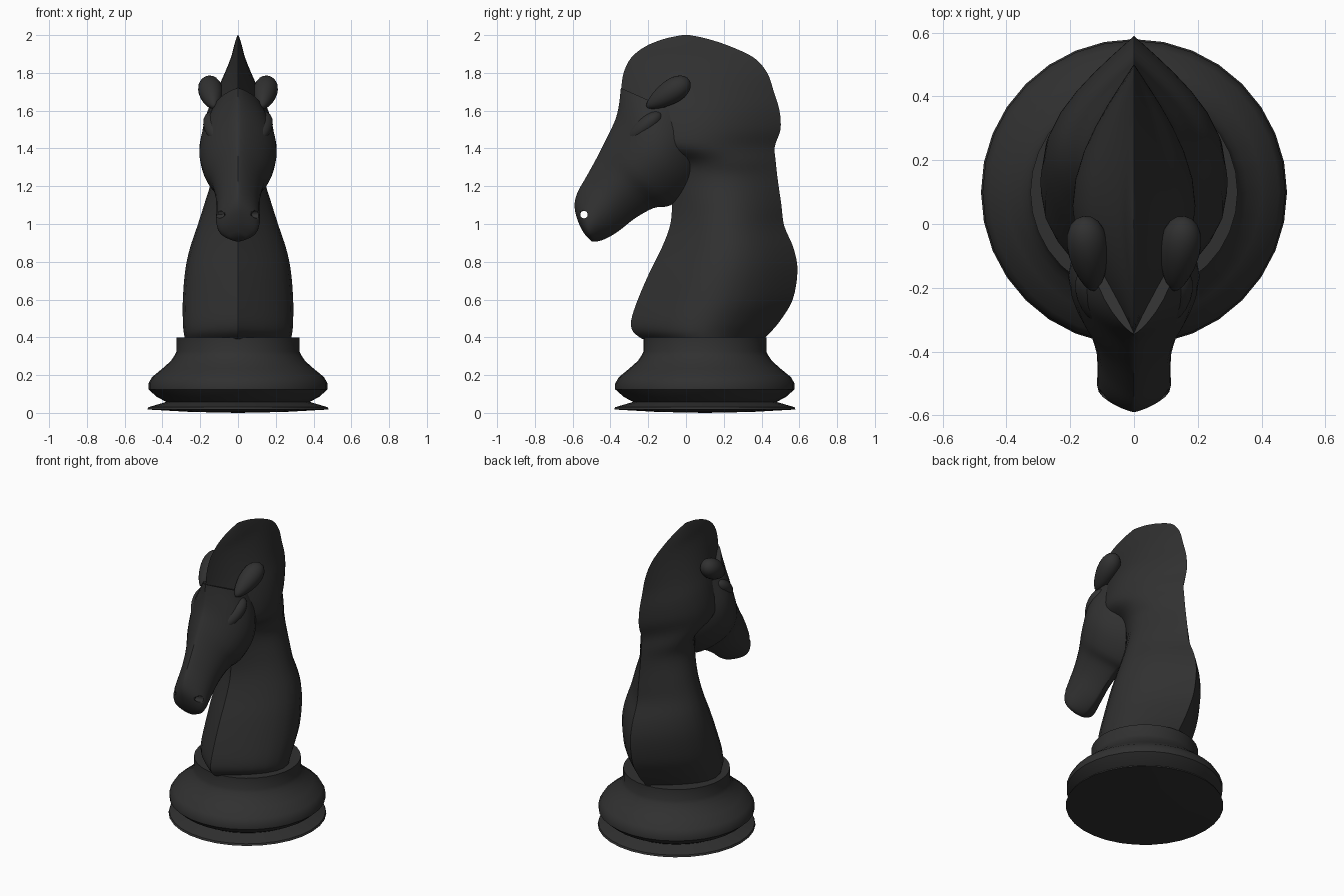
import bpy, bmesh, math
from mathutils import Vector, Matrix

if "Cube" in bpy.data.objects:
    bpy.data.objects.remove(bpy.data.objects["Cube"])

dark = bpy.data.materials.new("dark")
dark.diffuse_color = (0.03, 0.03, 0.03, 1)
dark.use_nodes = True
dark.node_tree.nodes["Principled BSDF"].inputs["Base Color"].default_value = dark.diffuse_color


def finish(bm, name, angle=40):
    bmesh.ops.remove_doubles(bm, verts=bm.verts, dist=1e-5)
    bmesh.ops.recalc_face_normals(bm, faces=bm.faces)
    me = bpy.data.meshes.new(name)
    bm.to_mesh(me)
    bm.free()
    ob = bpy.data.objects.new(name, me)
    bpy.context.collection.objects.link(ob)
    me.materials.append(dark)
    bpy.ops.object.select_all(action='DESELECT')
    ob.select_set(True)
    bpy.context.view_layer.objects.active = ob
    bpy.ops.object.shade_smooth_by_angle(angle=math.radians(angle))
    return ob


def refine(rows, steps):
    """Catmull-Rom interpolation of table rows."""
    v = [rows[0]] + rows + [rows[-1]]
    out = []
    for i in range(1, len(v) - 2):
        for s in range(steps):
            t = s / steps
            out.append([0.5 * (2*b + (c-a)*t + (2*a-5*b+4*c-d)*t*t + (3*b-a-3*c+d)*t**3)
                        for a, b, c, d in zip(v[i-1], v[i], v[i+1], v[i+2])])
    return out + [rows[-1]]


def lens_loft(name, rows, steps, power, n=16):
    """Rows are (front y, front z, back y, back z, half width) of lens-shaped sections."""
    bm = bmesh.new()
    rings = []
    for y0, z0, y1, z1, w in refine(rows, steps):
        ring = []
        for k in range(2 * n):
            u = math.pi * k / n
            t = (1 - math.cos(u)) / 2
            x = max(w, 0.002) * max(math.sin(math.pi * t), 0) ** power * (1 if k <= n else -1)
            ring.append(bm.verts.new((x, y0 + (y1-y0)*t, z0 + (z1-z0)*t)))
        rings.append(ring)
    for a, b in zip(rings, rings[1:]):
        for k in range(2 * n):
            j = (k + 1) % (2 * n)
            bm.faces.new((a[k], a[j], b[j], b[k]))
    bm.faces.new(rings[0])
    bm.faces.new(rings[-1])
    return finish(bm, name)


def egg(name, centre, radii, tilt, taper=0.0, yaw=0.0):
    """Mirrored pair of tapered ellipsoids, long axis along local y."""
    for side, label in ((1, "right"), (-1, "left")):
        bm = bmesh.new()
        bmesh.ops.create_uvsphere(bm, u_segments=20, v_segments=14, radius=1)
        rot = Matrix.Rotation(yaw, 3, 'Z') @ Matrix.Rotation(tilt, 3, 'X')
        for v in bm.verts:
            k = 1 + taper * v.co.y
            p = rot @ Vector((v.co.x*radii[0]*k, v.co.y*radii[1], v.co.z*radii[2]*k))
            p += Vector(centre)
            p.x *= side
            v.co = p
        finish(bm, f"{name}_{label}")


# Turned base
profile = [(0, 0), (0.25, 0.005), (0.48, 0.018), (0.475, 0.03), (0.38, 0.058), (0.43, 0.085),
           (0.475, 0.125), (0.475, 0.155), (0.455, 0.19), (0.40, 0.235), (0.355, 0.275),
           (0.335, 0.305), (0.325, 0.325), (0.325, 0.40), (0, 0.40)]
bm = bmesh.new()
pts = [bm.verts.new((r, 0.1, z)) for r, z in profile]
for v in pts:
    v.co.y = 0.1
edges = [bm.edges.new(e) for e in zip(pts, pts[1:])]
bmesh.ops.spin(bm, geom=pts + edges, cent=(0, 0.1, 0), axis=(0, 0, 1),
               angle=2 * math.pi, steps=32)
finish(bm, "turned_base")

# Neck, chest and crest: (z, front y, back y, half width)
neck = [(0.39, -0.23, 0.41, 0.28), (0.43, -0.28, 0.45, 0.288), (0.49, -0.29, 0.50, 0.292),
        (0.6, -0.255, 0.565, 0.292), (0.75, -0.19, 0.59, 0.28), (0.87, -0.13, 0.57, 0.255),
        (0.99, -0.085, 0.52, 0.215), (1.1, -0.075, 0.505, 0.18), (1.24, -0.09, 0.485, 0.14),
        (1.33, -0.13, 0.475, 0.155), (1.41, -0.34, 0.47, 0.19), (1.5, -0.37, 0.50, 0.187),
        (1.6, -0.355, 0.495, 0.16), (1.7, -0.345, 0.465, 0.115), (1.8, -0.33, 0.43, 0.07),
        (1.88, -0.29, 0.36, 0.038), (1.94, -0.215, 0.235, 0.022), (1.98, -0.115, 0.115, 0.01),
        (2.0, -0.02, 0.02, 0.002)]
lens_loft("neck_and_crest", [(f, z, b, z, w) for z, f, b, w in neck], 4, 1.0)

# Head: brow-line point, jaw-line point, half width
head = [(-0.345, 1.72, 0.15, 1.5, 0.13), (-0.355, 1.63, 0.1, 1.33, 0.19),
        (-0.375, 1.55, 0.03, 1.19, 0.205), (-0.42, 1.455, -0.08, 1.1, 0.18),
        (-0.47, 1.355, -0.17, 1.085, 0.14), (-0.525, 1.255, -0.27, 1.03, 0.118),
        (-0.575, 1.165, -0.36, 0.96, 0.115), (-0.59, 1.09, -0.43, 0.92, 0.115),
        (-0.57, 1.01, -0.475, 0.907, 0.095), (-0.54, 0.95, -0.5, 0.908, 0.04)]
head_ob = lens_loft("head", head, 4, 0.75)

# Nostril opening through the muzzle
bm = bmesh.new()
bmesh.ops.create_cone(bm, cap_ends=True, segments=16, radius1=0.02, radius2=0.02, depth=0.6)
bmesh.ops.rotate(bm, verts=bm.verts, matrix=Matrix.Rotation(math.pi / 2, 3, 'Y'))
bmesh.ops.translate(bm, verts=bm.verts, vec=(0, -0.54, 1.05))
cutter = finish(bm, "nostril_cutter")
cutter.hide_render = True
mod = head_ob.modifiers.new("nostril", 'BOOLEAN')
mod.operation = 'DIFFERENCE'
mod.object = cutter
bpy.context.view_layer.objects.active = head_ob
bpy.ops.object.modifier_apply(modifier=mod.name)
bpy.data.objects.remove(cutter)

# Ears and brow ridges
egg("ear", (0.142, -0.095, 1.69), (0.062, 0.135, 0.062), math.radians(32), 0.3, math.radians(-8))
egg("brow", (0.115, -0.22, 1.51), (0.065, 0.12, 0.05), math.radians(40), 0.1, math.radians(-15))
